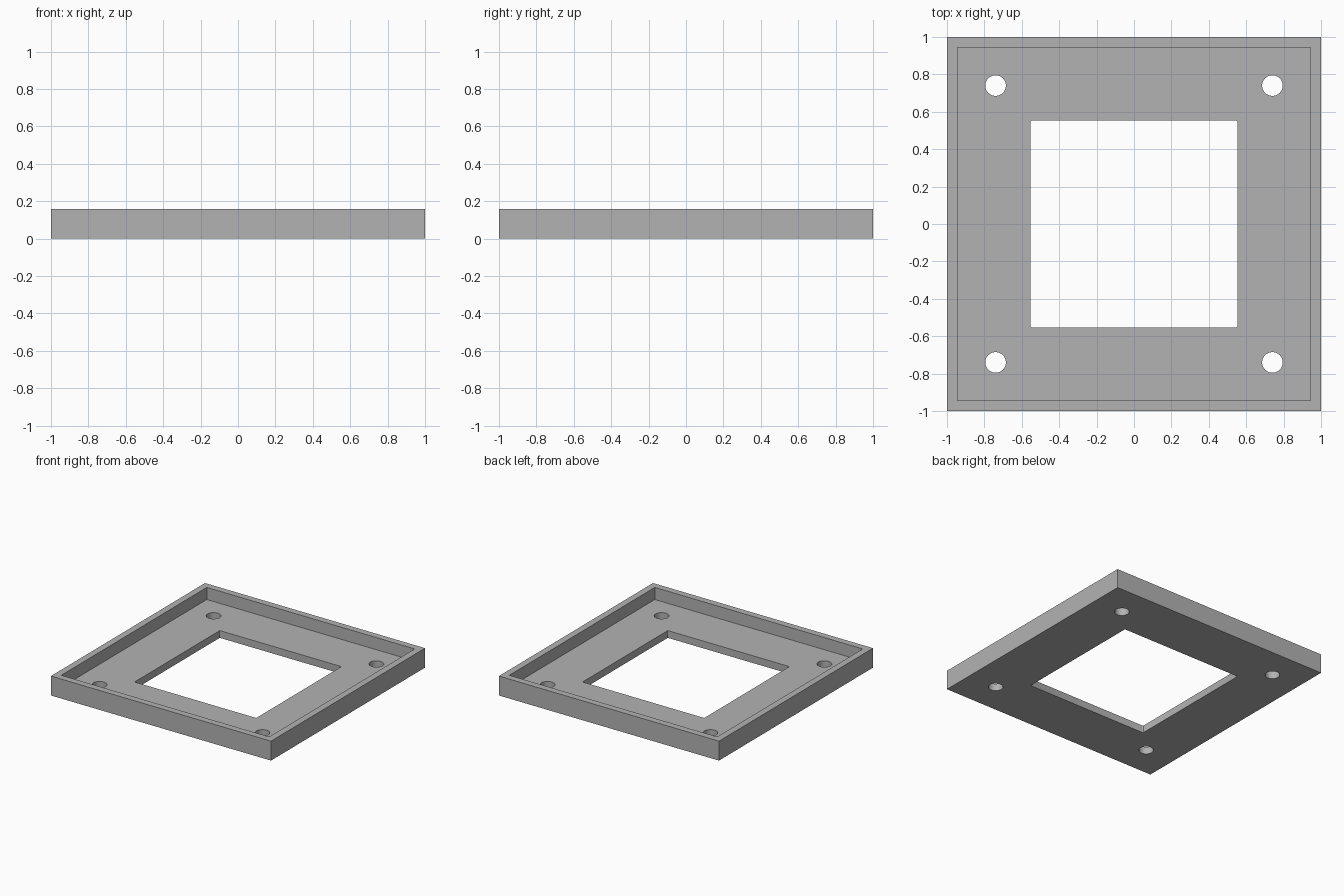
import bpy
import math

cube = bpy.data.objects.get("Cube")
if cube:
    bpy.data.objects.remove(cube, do_unlink=True)

HEIGHT, FLOOR = 0.16, 0.06
POCKET, OPENING = 0.945, 0.553
HOLE_POS, HOLE_RADIUS = 0.74, 0.055

grey = bpy.data.materials.new("plain_grey")
grey.use_nodes = True
colour = (0.45, 0.45, 0.45, 1)
grey.diffuse_color = colour
grey.node_tree.nodes["Principled BSDF"].inputs["Base Color"].default_value = colour


def block(name, half, z0, z1):
    """Square block spanning z0 to z1."""
    bpy.ops.mesh.primitive_cube_add(size=1, location=(0, 0, (z0 + z1) / 2))
    obj = bpy.context.object
    obj.name = name
    obj.scale = (2 * half, 2 * half, z1 - z0)
    bpy.ops.object.transform_apply(location=True, rotation=True, scale=True)
    obj.data.materials.append(grey)
    return obj


def cut(target, cutter):
    """Subtract the cutter from the target, then discard it."""
    mod = target.modifiers.new("cut", 'BOOLEAN')
    mod.operation = 'DIFFERENCE'
    mod.solver = 'EXACT'
    mod.object = cutter
    bpy.context.view_layer.objects.active = target
    bpy.ops.object.modifier_apply(modifier=mod.name)
    bpy.data.objects.remove(cutter, do_unlink=True)


# Square tray with a raised rim
tray = block("mounting_tray", 1, 0, HEIGHT)
cut(tray, block("pocket_cutter", POCKET, FLOOR, HEIGHT + 0.1))

# Central square opening
cut(tray, block("opening_cutter", OPENING, -0.1, HEIGHT))

# Four screw holes
for sx in (-1, 1):
    for sy in (-1, 1):
        bpy.ops.mesh.primitive_cylinder_add(
            vertices=48, radius=HOLE_RADIUS, depth=0.5,
            location=(sx * HOLE_POS, sy * HOLE_POS, 0))
        hole = bpy.context.object
        hole.name = "hole_cutter"
        hole.data.materials.append(grey)
        cut(tray, hole)

# Slightly rounded vertical corners of the opening
bevel = tray.modifiers.new("opening_corners", 'BEVEL')
bevel.width = 0.008
bevel.segments = 3
bevel.limit_method = 'WEIGHT'
weights = tray.data.attributes.new("bevel_weight_edge", 'FLOAT', 'EDGE')
for edge in tray.data.edges:
    a, b = (tray.data.vertices[i].co for i in edge.vertices)
    upright = abs(a.z - b.z) > 0.01
    if upright and all(abs(abs(c) - OPENING) < 0.001 for c in a.xy):
        weights.data[edge.index].value = 1

# Smooth hole walls, sharp edges elsewhere
bpy.ops.object.select_all(action='DESELECT')
tray.select_set(True)
bpy.context.view_layer.objects.active = tray
bpy.ops.object.modifier_apply(modifier=bevel.name)
bpy.ops.object.shade_smooth_by_angle(angle=math.radians(30))
